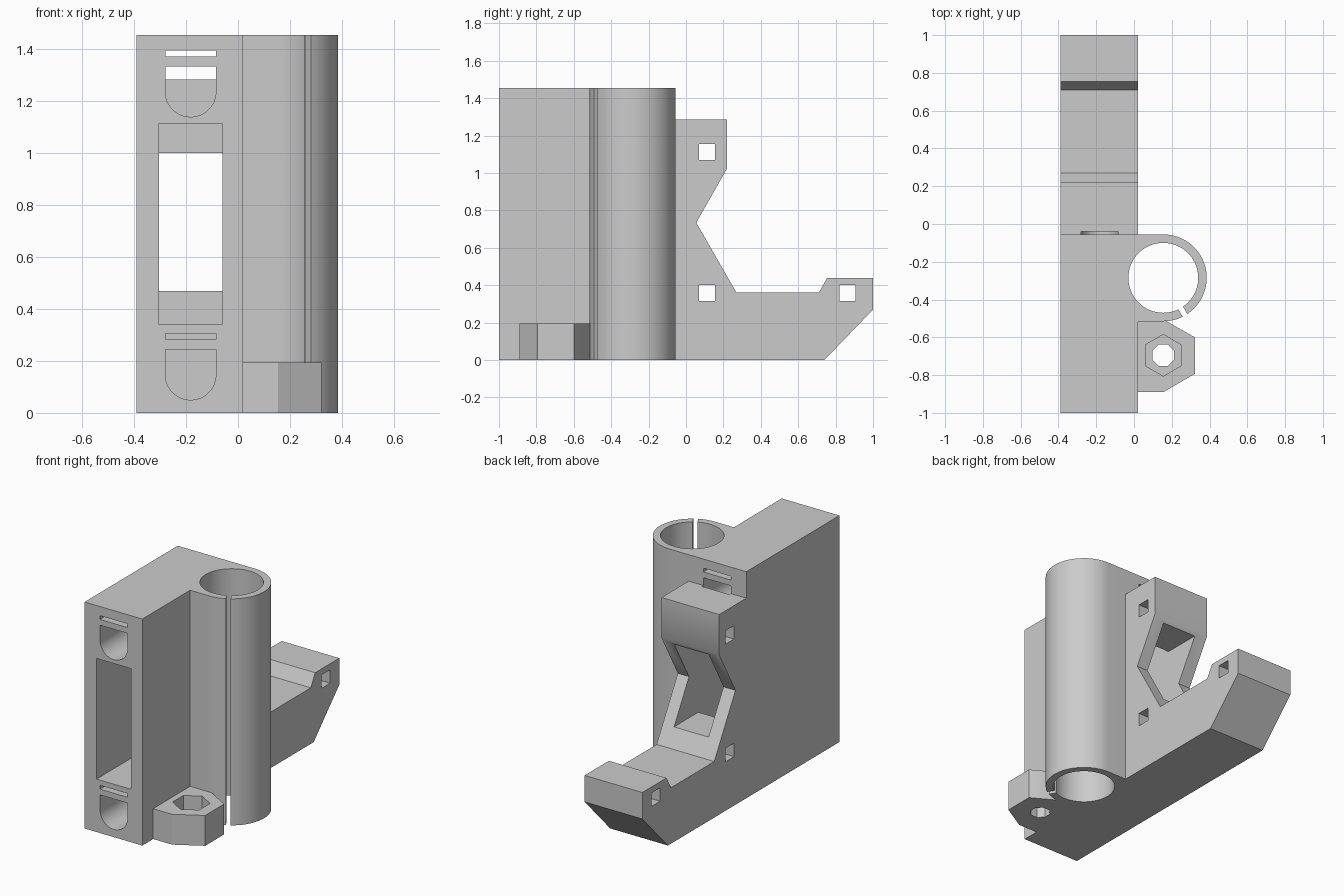
import bpy, bmesh
from math import cos, sin, radians
from mathutils import Matrix

if "Cube" in bpy.data.objects:
    bpy.data.objects.remove(bpy.data.objects["Cube"], do_unlink=True)

grey = bpy.data.materials.new("light grey plastic")
grey.use_nodes = True
grey.diffuse_color = (0.6, 0.6, 0.6, 1)
grey.node_tree.nodes["Principled BSDF"].inputs["Base Color"].default_value = (0.6, 0.6, 0.6, 1)


def prism(name, points, axis, lo, hi):
    """Extrude a flat profile along one axis; points hold the other two coordinates in xyz order."""
    def place(p, d):
        v = list(p)
        v.insert("xyz".index(axis), d)
        return v
    bm = bmesh.new()
    a = [bm.verts.new(place(p, lo)) for p in points]
    b = [bm.verts.new(place(p, hi)) for p in points]
    bm.faces.new(a)
    bm.faces.new(b)
    n = len(points)
    for i in range(n):
        j = (i + 1) % n
        bm.faces.new((a[i], a[j], b[j], b[i]))
    bmesh.ops.recalc_face_normals(bm, faces=bm.faces)
    mesh = bpy.data.meshes.new(name)
    bm.to_mesh(mesh)
    bm.free()
    mesh.materials.append(grey)
    ob = bpy.data.objects.new(name, mesh)
    bpy.context.collection.objects.link(ob)
    return ob


def rect(u0, u1, v0, v1):
    return [(u0, v0), (u1, v0), (u1, v1), (u0, v1)]


def arc(u, v, r, start, end, steps):
    angles = [radians(start + (end - start) * i / steps) for i in range(steps + 1)]
    return [(u + r * cos(t), v + r * sin(t)) for t in angles]


def ring(u, v, r, sides, turn=0):
    return arc(u, v, r, turn, turn + 360, sides)[:-1]


def carve(target, cutters):
    """Cut each helper out of the target, then drop the helper."""
    bpy.ops.object.select_all(action='DESELECT')
    bpy.context.view_layer.objects.active = target
    target.select_set(True)
    for cutter in cutters:
        cutter.hide_render = True
        mod = target.modifiers.new("cut", 'BOOLEAN')
        mod.operation = 'DIFFERENCE'
        mod.solver = 'EXACT'
        mod.object = cutter
        bpy.ops.object.modifier_apply(modifier=mod.name)
        bpy.data.objects.remove(cutter, do_unlink=True)
    bpy.ops.object.shade_smooth_by_angle(angle=radians(30))


LEFT, RIGHT = 0.02, -0.39          # side planes of the frame
HEIGHT, REAR = 1.455, -0.055
BORE = (0.155, -0.285)             # clamp axis
NUT = (0.155, -0.695)              # lug axis
MID = -0.1825                      # channel centre line


def bore_cutter():
    return prism("bore_cutter", ring(*BORE, 0.185, 64), "z", -0.1, HEIGHT + 0.1)


# Frame: tall block with a notched rear arm and foot
frame = prism("frame", [
    (-1, 0), (0.74, 0), (1, 0.27), (1, 0.44), (0.755, 0.44), (0.71, 0.36), (0.27, 0.36),
    (0.055, 0.735), (0.22, 1.025), (0.22, 1.285), (REAR, 1.285), (REAR, HEIGHT), (-1, HEIGHT),
], "x", RIGHT, LEFT)

cutters = [
    bore_cutter(),
    prism("window_cutter", rect(-0.305, -0.06, 0.34, 1.115), "y", -1.1, -0.04),
    prism("rear_window_cutter", rect(-0.305, -0.06, 0.47, 1.0), "y", -0.2, 0.4),
]
# Rod channels, each with a thin slit above it
for base in (0.05, 1.14):
    r = 0.0975
    channel = arc(MID, base + r, r, 180, 360, 24) + [(MID + r, base + 2 * r), (MID - r, base + 2 * r)]
    cutters.append(prism("channel_cutter", channel, "y", -1.1, -0.04))
    slit = rect(MID - r, MID + r, base + 0.232, base + 0.256)
    cutters.append(prism("slit_cutter", slit, "y", -1.1, -0.04))
# Square cross holes
for y, z in ((0.07, 0.315), (0.82, 0.315), (0.07, 1.07)):
    cutters.append(prism("cross_hole_cutter", rect(y, y + 0.086, z, z + 0.086), "x", -0.6, 0.2))
carve(frame, cutters)

# Rod clamp: round sleeve blended into the frame, split along its length
clamp = prism("rod_clamp", arc(*BORE, 0.23, -90, 90, 36) + [(LEFT, REAR), (LEFT, -0.515)],
              "z", 0, HEIGHT)
split = prism("split_cutter", rect(0.15, 0.26, -0.014, 0.014), "z", -0.1, HEIGHT + 0.1)
split.data.transform(Matrix.Translation((*BORE, 0)) @ Matrix.Rotation(radians(-60), 4, 'Z'))
carve(clamp, [bore_cutter(), split])

# Nut lug: half-hexagon ear with a nut pocket and screw hole
lug = prism("nut_lug", [(LEFT, -0.89), (0.155, -0.89), (0.322, -0.793), (0.322, -0.6),
                        (0.17, -0.513), (LEFT, -0.513)], "z", 0, 0.195)
carve(lug, [
    prism("nut_cutter", ring(*NUT, 0.11, 6, 30), "z", 0.09, 0.3),
    prism("screw_cutter", ring(*NUT, 0.062, 8, 22.5), "z", -0.1, 0.3),
])
